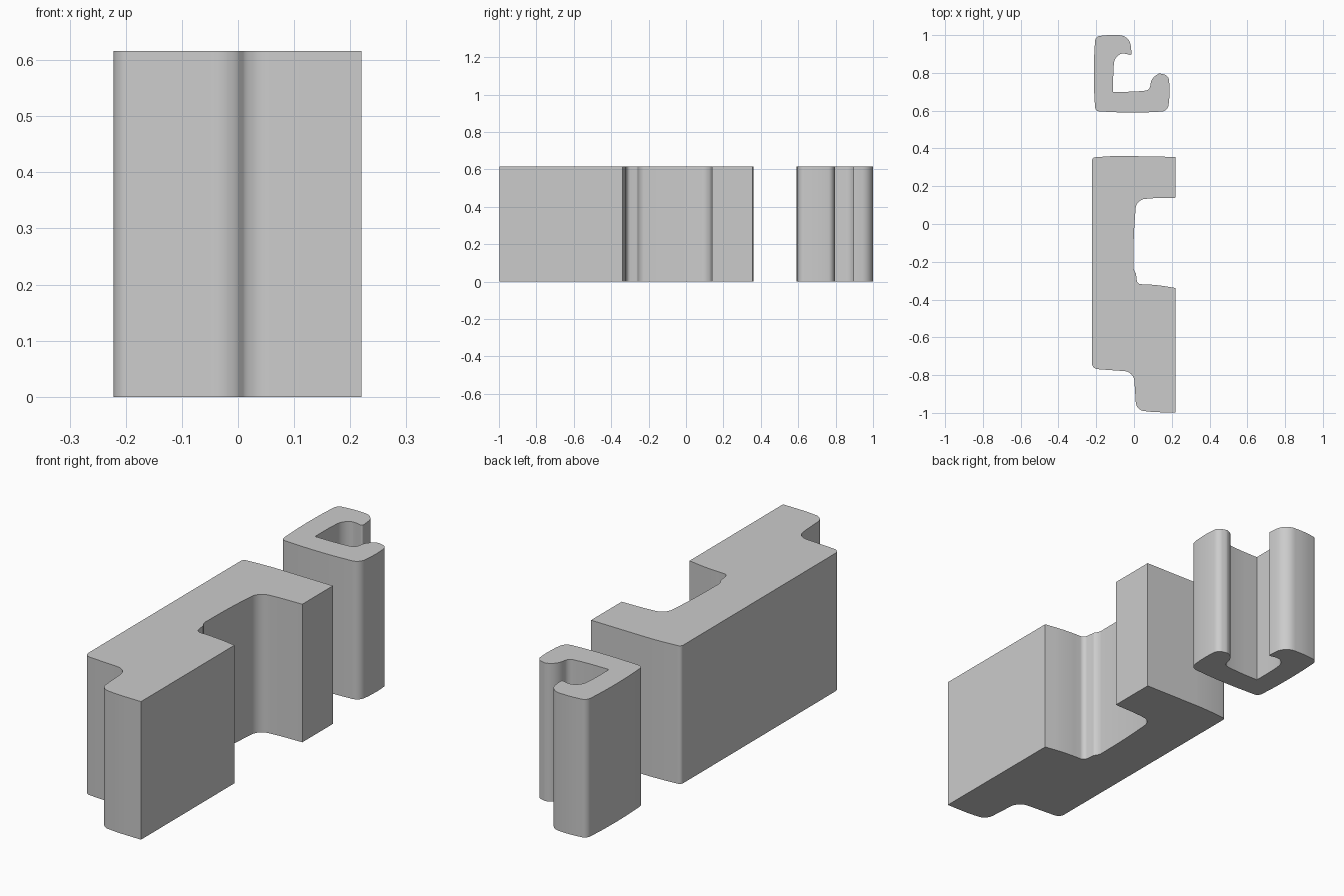
import bpy, bmesh
from mathutils import Vector

if "Cube" in bpy.data.objects:
    bpy.data.objects.remove(bpy.data.objects["Cube"])

HEIGHT = 0.616


def rounded(corners, steps=8):
    """Outline from (x, y, r) corners; r is the distance trimmed for the round."""
    out = []
    n = len(corners)
    for i, (x, y, r) in enumerate(corners):
        c = Vector((x, y))
        if r == 0:
            out.append(c)
            continue
        a = Vector(corners[i - 1][:2]) - c
        b = Vector(corners[(i + 1) % n][:2]) - c
        a, b = c + a.normalized() * r, c + b.normalized() * r
        for k in range(steps + 1):
            t = k / steps
            # blend that stays close to a circular arc
            w = 0.75 * 2 * t * (1 - t)
            p, q = (1 - t) ** 2, t * t
            out.append((a * p + c * w + b * q) / (p + w + q))
    return out


def extrude_profile(name, corners):
    bm = bmesh.new()
    face = bm.faces.new([bm.verts.new((p.x, p.y, 0)) for p in rounded(corners)])
    geo = bmesh.ops.extrude_face_region(bm, geom=[face], use_keep_orig=True)
    top = [v for v in geo["geom"] if isinstance(v, bmesh.types.BMVert)]
    bmesh.ops.translate(bm, verts=top, vec=(0, 0, HEIGHT))
    bmesh.ops.recalc_face_normals(bm, faces=bm.faces)
    mesh = bpy.data.meshes.new(name)
    bm.to_mesh(mesh)
    bm.free()
    obj = bpy.data.objects.new(name, mesh)
    bpy.context.collection.objects.link(obj)
    bpy.context.view_layer.objects.active = obj
    obj.select_set(True)
    bpy.ops.object.shade_smooth_by_angle(angle=0.6)
    obj.select_set(False)


# Long stepped block with a recess on its right side
extrude_profile("stepped_block", [
    (-0.222, 0.352, 0.015), (-0.10, 0.361, 0.05), (0.22, 0.355, 0),
    (0.22, 0.139, 0), (0.10, 0.137, 0.03), (0.012, 0.128, 0.045),
    (-0.002, -0.06, 0.08), (-0.004, -0.245, 0.02), (0.010, -0.258, 0.008),
    (0.017, -0.318, 0.02), (0.12, -0.322, 0.05), (0.22, -0.339, 0),
    (0.22, -0.998, 0), (0.10, -0.996, 0.03), (0.012, -0.985, 0.04),
    (-0.001, -0.782, 0.05), (-0.12, -0.774, 0.04), (-0.222, -0.766, 0.028),
])

# Small hooked clip behind the block
extrude_profile("hooked_clip", [
    (-0.205, 0.993, 0.025), (-0.13, 1.001, 0.02), (-0.022, 0.998, 0.055),
    (-0.012, 0.893, 0.012), (-0.055, 0.904, 0.018), (-0.103, 0.896, 0.045),
    (-0.11, 0.80, 0.03), (-0.11, 0.70, 0), (0.0, 0.70, 0.04),
    (0.082, 0.708, 0.022), (0.096, 0.79, 0.045), (0.14, 0.797, 0.01),
    (0.183, 0.785, 0.022), (0.192, 0.69, 0.06), (0.178, 0.597, 0.032),
    (0.0, 0.587, 0.10), (-0.205, 0.597, 0.022), (-0.217, 0.79, 0.13),
])
